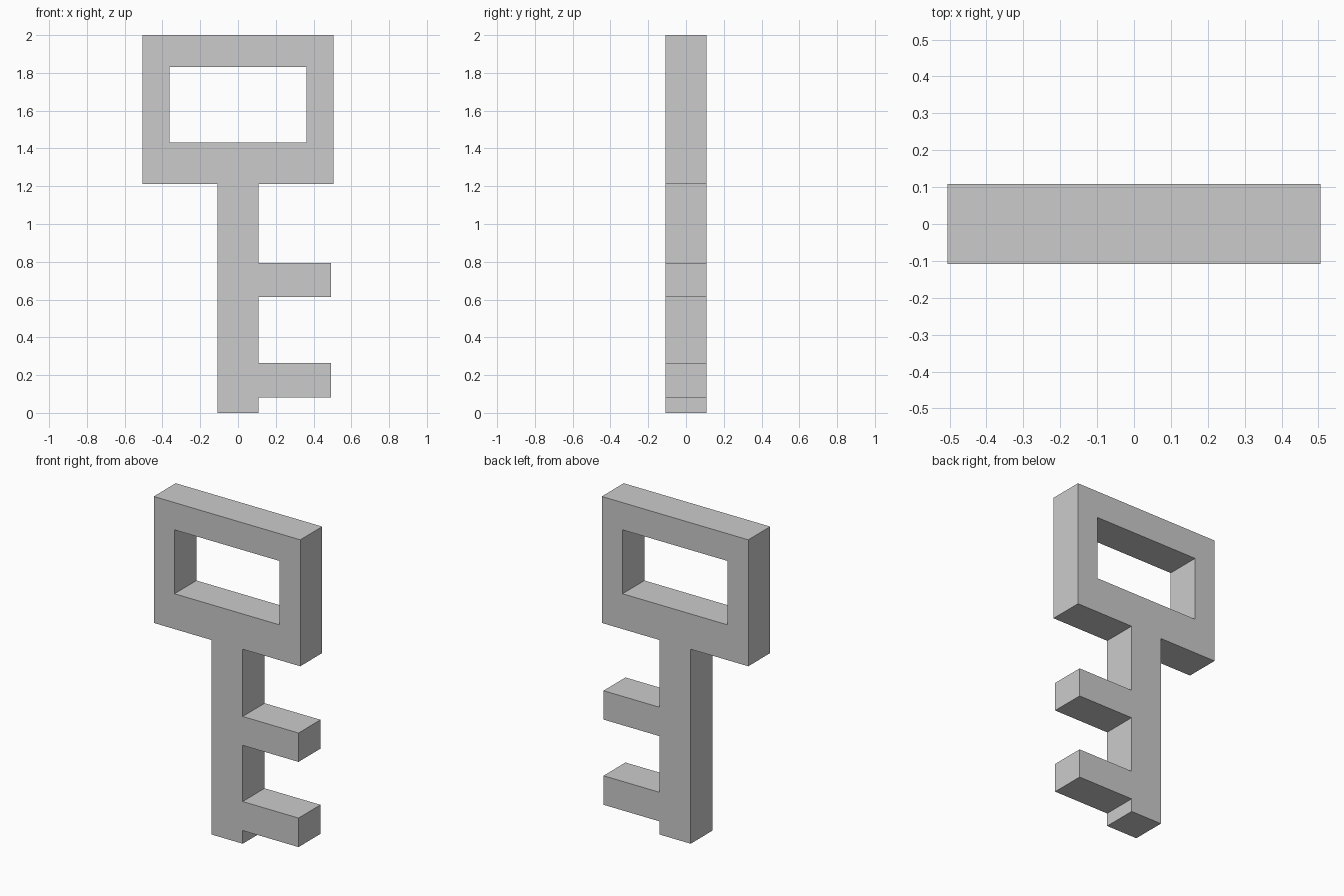
import bpy, math

if "Cube" in bpy.data.objects:
    bpy.data.objects.remove(bpy.data.objects["Cube"])

HALF_DEPTH = 0.108
SHAFT, TIP, HEAD = 0.108, 0.493, 0.505
HEAD_Z = 1.212

# Outline of the key: shaft, two teeth, then the head
outline = [(-SHAFT, 0), (SHAFT, 0)]
for low, high in [(0.082, 0.263), (0.613, 0.793)]:
    outline += [(SHAFT, low), (TIP, low), (TIP, high), (SHAFT, high)]
outline += [(SHAFT, HEAD_Z), (HEAD, HEAD_Z), (HEAD, 2), (-HEAD, 2),
            (-HEAD, HEAD_Z), (-SHAFT, HEAD_Z)]

# Rectangular window in the head
window = [(-0.362, 1.432), (-0.362, 1.83), (0.362, 1.83), (0.362, 1.432)]

# Flat filled curve, extruded to the key's thickness
curve = bpy.data.curves.new("key", 'CURVE')
curve.dimensions = '2D'
curve.fill_mode = 'BOTH'
curve.extrude = HALF_DEPTH
for points in (outline, window):
    spline = curve.splines.new('POLY')
    spline.points.add(len(points) - 1)
    for p, (x, z) in zip(spline.points, points):
        p.co = (x, z, 0, 1)
    spline.use_cyclic_u = True

key = bpy.data.objects.new("key", curve)
bpy.context.collection.objects.link(key)
key.rotation_euler.x = math.pi / 2

# Turn into a welded, flat-shaded mesh
bpy.context.view_layer.objects.active = key
key.select_set(True)
bpy.ops.object.convert(target='MESH')
bpy.ops.object.transform_apply(location=False, rotation=True, scale=False)
bpy.ops.object.mode_set(mode='EDIT')
bpy.ops.mesh.select_all(action='SELECT')
bpy.ops.mesh.remove_doubles(threshold=0.0005)
bpy.ops.mesh.normals_make_consistent(inside=False)
bpy.ops.object.mode_set(mode='OBJECT')
bpy.ops.object.shade_flat()
